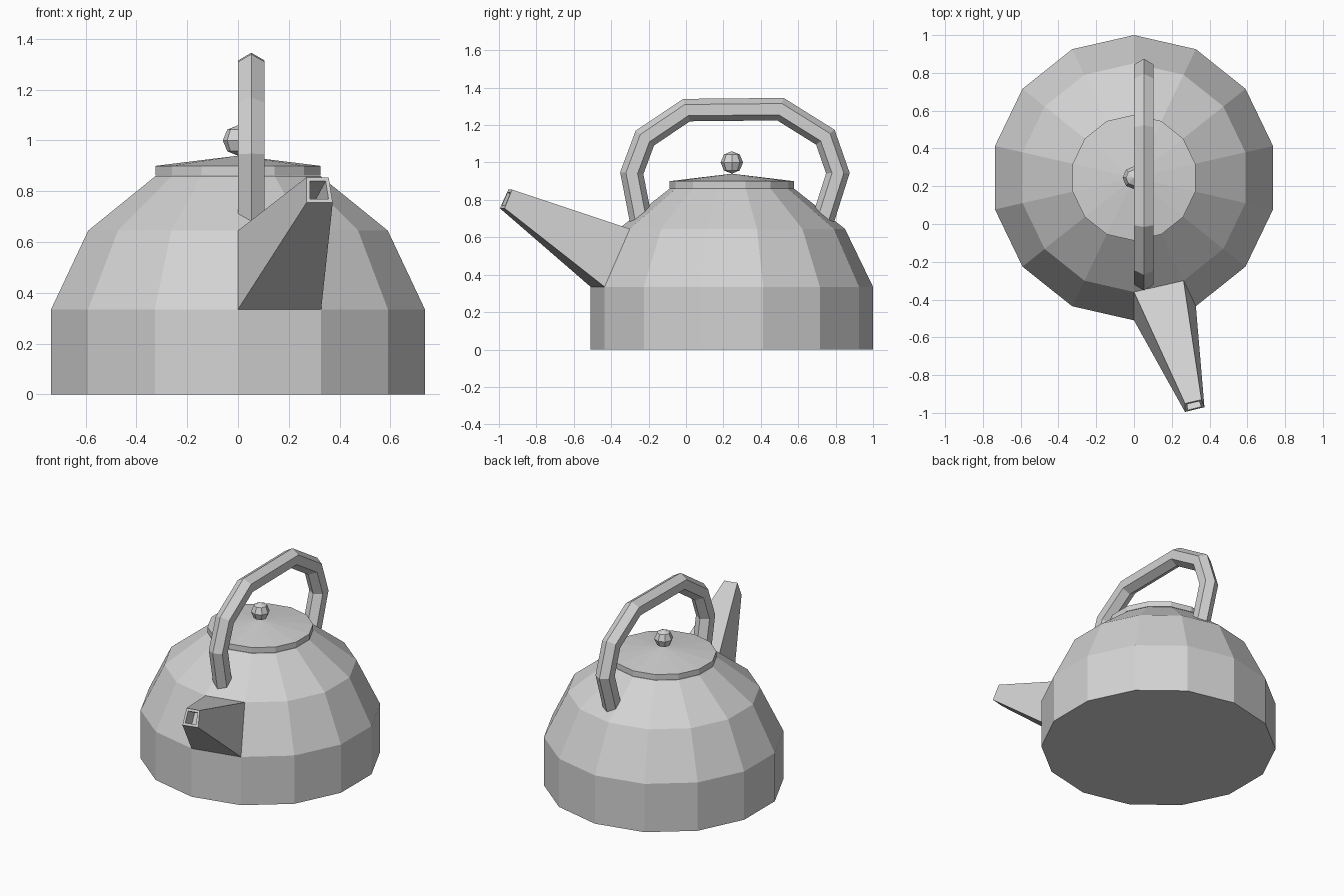
import bpy
import bmesh
from math import sin, cos, pi
from mathutils import Vector

cube = bpy.data.objects.get("Cube")
if cube:
    bpy.data.objects.remove(cube, do_unlink=True)

steel = bpy.data.materials.new("grey steel")
steel.use_nodes = True
GREY = (0.65, 0.65, 0.65, 1)
steel.diffuse_color = GREY
steel.node_tree.nodes["Principled BSDF"].inputs["Base Color"].default_value = GREY

SIDES = 14
CENTRE_Y = 0.245


def finish(name, bm):
    bmesh.ops.recalc_face_normals(bm, faces=bm.faces)
    mesh = bpy.data.meshes.new(name)
    bm.to_mesh(mesh)
    bm.free()
    mesh.materials.append(steel)
    obj = bpy.data.objects.new(name, mesh)
    bpy.context.collection.objects.link(obj)
    return obj


def rim_point(radius, z, i):
    """Corner i of the body polygon, counted from the front towards +x."""
    a = 2 * pi * i / SIDES
    return Vector((radius * sin(a), CENTRE_Y - radius * cos(a), z))


def bridge(bm, rings):
    """Join consecutive closed rings of vertices with quads."""
    for lower, upper in zip(rings, rings[1:]):
        n = len(lower)
        for i in range(n):
            j = (i + 1) % n
            bm.faces.new((lower[i], lower[j], upper[j], upper[i]))


def lathe(name, profile, apex=None):
    bm = bmesh.new()
    rings = [[bm.verts.new(rim_point(r, z, i)) for i in range(SIDES)]
             for r, z in profile]
    bridge(bm, rings)
    bm.faces.new(rings[0])
    if apex is None:
        bm.faces.new(rings[-1])
    else:
        tip = bm.verts.new((0, CENTRE_Y, apex))
        for i in range(SIDES):
            bm.faces.new((rings[-1][i], rings[-1][(i + 1) % SIDES], tip))
    return finish(name, bm)


# Faceted body and shallow conical lid
BASE_R, SHOULDER_R, LID_R = 0.755, 0.605, 0.333
lathe("body", [(BASE_R, 0), (BASE_R, 0.335), (SHOULDER_R, 0.645), (LID_R, 0.86)])
lathe("lid", [(LID_R, 0.862), (LID_R, 0.9)], apex=0.94)

# Lid knob
bm = bmesh.new()
bmesh.ops.create_uvsphere(bm, u_segments=8, v_segments=4, radius=0.06)
bmesh.ops.translate(bm, verts=bm.verts, vec=(0, CENTRE_Y, 1.0))
finish("lid_knob", bm)

# Spout grows out of one body facet and ends in a hollow square mouth
root = [rim_point(BASE_R, 0.335, 0), rim_point(BASE_R, 0.335, 1),
        rim_point(SHOULDER_R, 0.645, 1), rim_point(SHOULDER_R, 0.645, 0)]
mouth = [Vector(p) for p in ((0.27, -0.995, 0.755), (0.373, -0.97, 0.755),
                             (0.357, -0.93, 0.855), (0.27, -0.95, 0.855))]
mid = sum(mouth, Vector()) / 4
inward = (sum(root, Vector()) / 4 - mid).normalized() * 0.15
lip = [mid + (p - mid) * 0.7 for p in mouth]
bm = bmesh.new()
rings = [[bm.verts.new(p) for p in ring]
         for ring in (root, mouth, lip, [p + inward for p in lip])]
bridge(bm, rings)
bm.faces.new(rings[-1])
finish("spout", bm)

# Hexagonal handle swept along a mitred arch, both ends sunk in the body
HANDLE_X, HANDLE_R = 0.0525, 0.06
path = [Vector(p) for p in ((-0.235, 0.66), (-0.29, 0.943), (-0.22, 1.13),
                            (0.003, 1.28), (0.505, 1.285), (0.745, 1.135),
                            (0.812, 0.943), (0.722, 0.66))]
bm = bmesh.new()
rings = []
for k, p in enumerate(path):
    before = (p - path[k - 1]).normalized() if k else None
    after = (path[k + 1] - p).normalized() if k < len(path) - 1 else None
    before, after = before or after, after or before
    tangent = (before + after).normalized()
    out = Vector((-tangent.y, tangent.x)) / tangent.dot(after)
    ring = []
    for i in range(6):
        a = 2 * pi * i / 6
        q = p + out * HANDLE_R * cos(a)
        ring.append(bm.verts.new((HANDLE_X + HANDLE_R * sin(a), q.x, q.y)))
    rings.append(ring)
bridge(bm, rings)
bm.faces.new(rings[0])
bm.faces.new(rings[-1])
finish("handle", bm)
